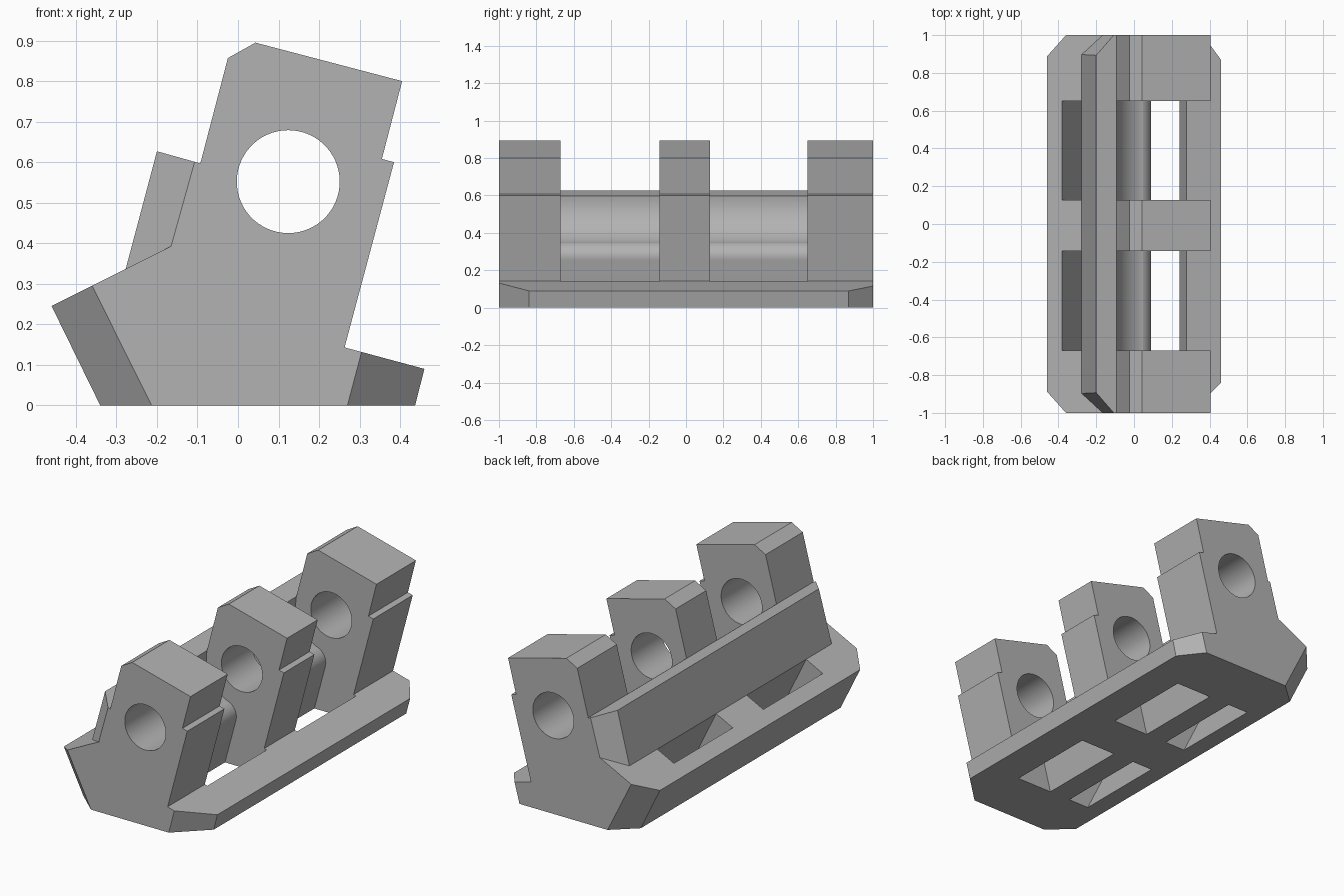
import bpy, bmesh, math
from mathutils import Vector

if "Cube" in bpy.data.objects:
    bpy.data.objects.remove(bpy.data.objects["Cube"])

GREY = (0.45, 0.45, 0.45, 1)
mat = bpy.data.materials.new("plain grey")
mat.use_nodes = True
mat.diffuse_color = GREY
mat.node_tree.nodes["Principled BSDF"].inputs["Base Color"].default_value = GREY


def extrude(name, profile, y0, y1, chamfers=()):
    """Extrude an xz profile along y, then slice off corners by planes of three points."""
    bm = bmesh.new()
    face = bm.faces.new([bm.verts.new((x, y0, z)) for x, z in profile])
    new = bmesh.ops.extrude_face_region(bm, geom=[face])["geom"]
    bmesh.ops.translate(bm, verts=[g for g in new if isinstance(g, bmesh.types.BMVert)],
                        vec=(0, y1 - y0, 0))
    bmesh.ops.recalc_face_normals(bm, faces=bm.faces[:])
    for points in chamfers:
        a, b, c = map(Vector, points)
        normal = (b - a).cross(c - a).normalized()
        if normal.dot(Vector((0, 0, 0.3)) - a) > 0:
            normal = -normal
        bmesh.ops.bisect_plane(bm, geom=bm.verts[:] + bm.edges[:] + bm.faces[:],
                               plane_co=a, plane_no=normal, clear_outer=True)
        bmesh.ops.contextual_create(bm, geom=[e for e in bm.edges if e.is_boundary])
    bmesh.ops.recalc_face_normals(bm, faces=bm.faces[:])
    mesh = bpy.data.meshes.new(name)
    bm.to_mesh(mesh)
    bm.free()
    mesh.materials.append(mat)
    obj = bpy.data.objects.new(name, mesh)
    bpy.context.collection.objects.link(obj)
    return obj


def arc(centre, radius, start, end, steps):
    angles = [math.radians(start + (end - start) * i / steps) for i in range(steps + 1)]
    return [(centre[0] + radius * math.cos(a), centre[1] + radius * math.sin(a)) for a in angles]


def cut(target, cutter):
    cutter.hide_render = True
    bpy.context.view_layer.objects.active = target
    mod = target.modifiers.new("cut", "BOOLEAN")
    mod.operation, mod.solver, mod.object = "DIFFERENCE", "EXACT", cutter
    bpy.ops.object.modifier_apply(modifier=mod.name)
    bpy.data.objects.remove(cutter)


# Leaning body with base flanges and chamfered flange corners
body_profile = [(-0.34, 0), (-0.46, 0.245), (-0.147, 0.402), (-0.093, 0.597),
                (-0.025, 0.857), (0.043, 0.895), (0.405, 0.8), (0.355, 0.608),
                (0.385, 0.6), (0.263, 0.143), (0.46, 0.09), (0.437, 0)]
corners = [[(-0.36, s, 0.295), (-0.213, s, 0), (-0.46, s * 0.888, 0.245)] for s in (-1, 1)]
corners += [[(0.305, -1, 0.132), (0.27, -1, 0), (0.46, -0.84, 0.09)],
            [(0.365, 1, 0.115), (0.334, 1, 0), (0.46, 0.87, 0.09)]]
body = extrude("hinge_body", body_profile, -1, 1, corners)

# Pin hole through all knuckles
pin = (0.124, 0.552)
cut(body, extrude("pin_cutter", arc(pin, 0.127, 0, 354, 59), -1.1, 1.1))

# Gaps between knuckles: round clearance, rounded lip, slot through the base
lip = (0.01, 0.275)
meet = math.degrees(math.atan2(pin[1] - lip[1], pin[0] - lip[0]))
clearance = arc(pin, 0.221, 168.3, 180 + meet, 16)
rounding = arc(lip, 0.08, meet, -15, 14)[1:]
gap_profile = clearance + rounding + [(0.006, -0.05), (0.227, -0.05), (0.278, 0.139),
                                      (0.29, 0.185), (0.6, 0.5), (0.6, 1.2), (-0.3, 1.2)]
# Slanted slot passing under the ridge
slot_profile = [(-0.405, 0.335), (-0.216, -0.05), (-0.088, -0.05), (-0.301, 0.386)]
for y0, y1 in ((-0.67, -0.143), (0.128, 0.65)):
    cut(body, extrude("gap_cutter", gap_profile, y0, y1))
    cut(body, extrude("slot_cutter", slot_profile, y0, y1))

# Long ridge along the back of the knuckles, with chamfered ends
ridge_profile = [(-0.277, 0.337), (-0.2, 0.627), (-0.093, 0.597), (-0.147, 0.402)]
ridge_ends = [[(-0.107, s, 0.601), (-0.165, s, 0.393), (-0.2, s * 0.893, 0.627)] for s in (-1, 1)]
ridge = extrude("ridge", ridge_profile, -1, 1, ridge_ends)

# Smooth the round surfaces, keep hard edges
bpy.ops.object.select_all(action="DESELECT")
for obj in (body, ridge):
    obj.select_set(True)
bpy.context.view_layer.objects.active = body
bpy.ops.object.shade_smooth_by_angle(angle=math.radians(12))
